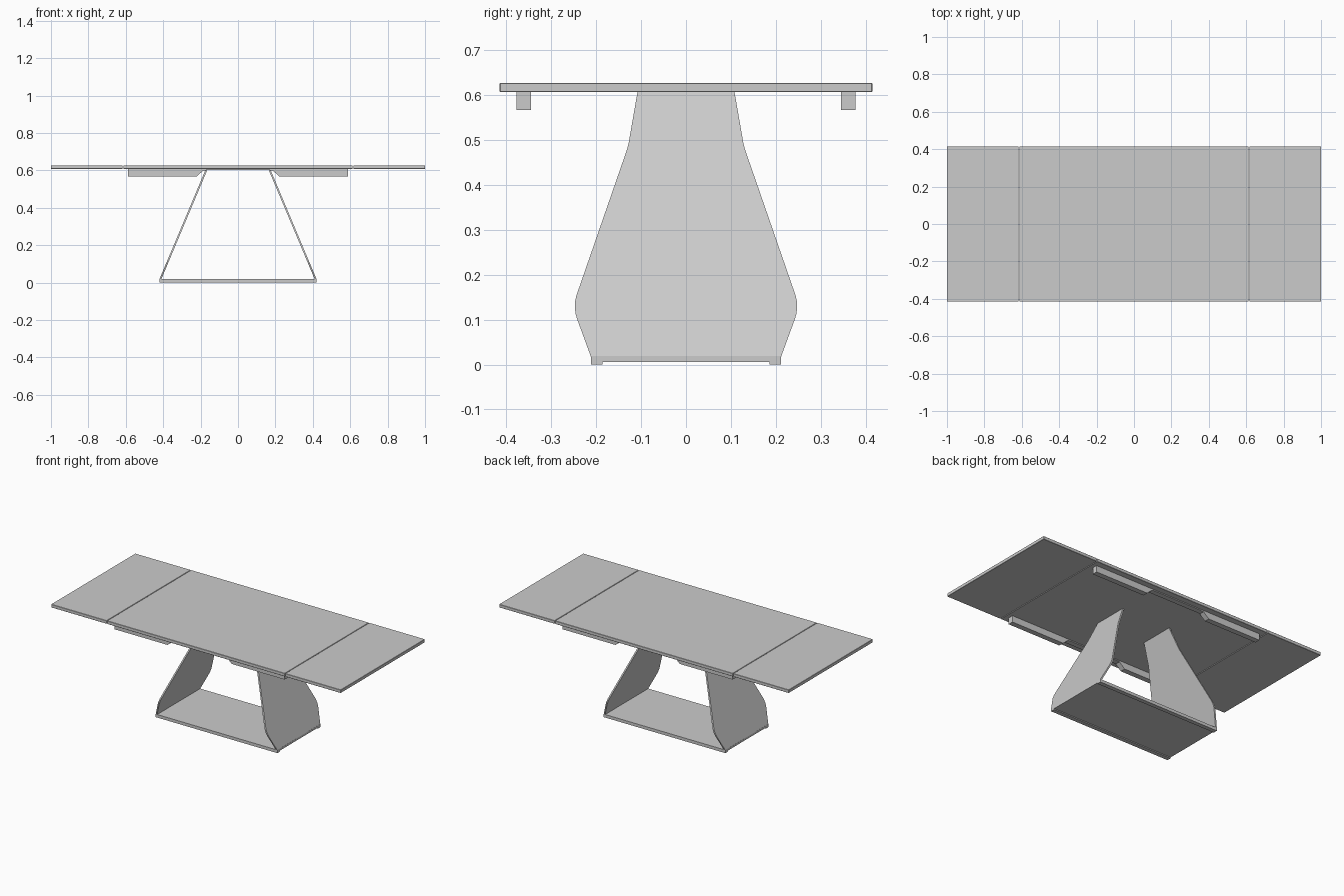
import bpy, bmesh

if "Cube" in bpy.data.objects:
    bpy.data.objects.remove(bpy.data.objects["Cube"])

def prism(name, profile, place_a, place_b):
    """Closed solid between two placements of the same outline."""
    bm = bmesh.new()
    a = [bm.verts.new(place_a(*p)) for p in profile]
    b = [bm.verts.new(place_b(*p)) for p in profile]
    n = len(profile)
    bm.faces.new(a)
    bm.faces.new(b[::-1])
    for i in range(n):
        j = (i + 1) % n
        bm.faces.new((a[i], b[i], b[j], a[j]))
    bmesh.ops.recalc_face_normals(bm, faces=bm.faces[:])
    me = bpy.data.meshes.new(name)
    bm.to_mesh(me)
    bm.free()
    ob = bpy.data.objects.new(name, me)
    bpy.context.collection.objects.link(ob)
    return ob

def box(name, x0, x1, y0, y1, z0, z1, bevel=0):
    outline = [(x0, y0), (x1, y0), (x1, y1), (x0, y1)]
    ob = prism(name, outline, lambda x, y: (x, y, z0), lambda x, y: (x, y, z1))
    if bevel:
        m = ob.modifiers.new("edge_chamfer", 'BEVEL')
        m.width, m.segments = bevel, 1
    return ob

# Table top: centre panel and two extension leaves with narrow seams
TOP0, TOP1, HALF_Y = 0.607, 0.627, 0.415
box("top_centre", -0.6135, 0.6135, -HALF_Y, HALF_Y, TOP0, TOP1, 0.0015)
for side, x0, x1 in (("left", -1.0, -0.6165), ("right", 0.6165, 1.0)):
    box(f"extension_leaf_{side}", x0, x1, -HALF_Y, HALF_Y, TOP0, TOP1, 0.0015)

# Slide rails, cut thin in the middle
half = [(0.165, 0.601), (0.185, 0.599), (0.222, 0.567), (0.587, 0.567), (0.587, TOP0)]
rail = half + [(-x, z) for x, z in reversed(half)]
for side, y0, y1 in (("front", -0.378, -0.345), ("back", 0.345, 0.378)):
    prism(f"slide_rail_{side}", rail,
          lambda x, z: (x, y0, z), lambda x, z: (x, y1, z))

# Slanted leg panels with a waisted outline
edge = [(0.212, 0.018), (0.242, 0.100), (0.246, 0.113), (0.2475, 0.127),
        (0.247, 0.141), (0.244, 0.154), (0.131, 0.480), (0.128, 0.492), (0.108, TOP0)]
leg = edge + [(-y, z) for y, z in reversed(edge)]

def slant(z):
    t = (z - 0.018) / (TOP0 - 0.018)
    return 0.42 + t * (0.172 - 0.42)

for side, s in (("left", -1), ("right", 1)):
    prism(f"leg_panel_{side}", leg,
          lambda y, z: (s * slant(z), y, z),
          lambda y, z: (s * (slant(z) - 0.010), y, z))

# Base plate with shallow foot strips along both long edges
base = [(-0.212, 0), (-0.186, 0), (-0.186, 0.006), (0.186, 0.006),
        (0.186, 0), (0.212, 0), (0.212, 0.019), (-0.212, 0.019)]
prism("base_plate", base, lambda y, z: (-0.42, y, z), lambda y, z: (0.42, y, z))
